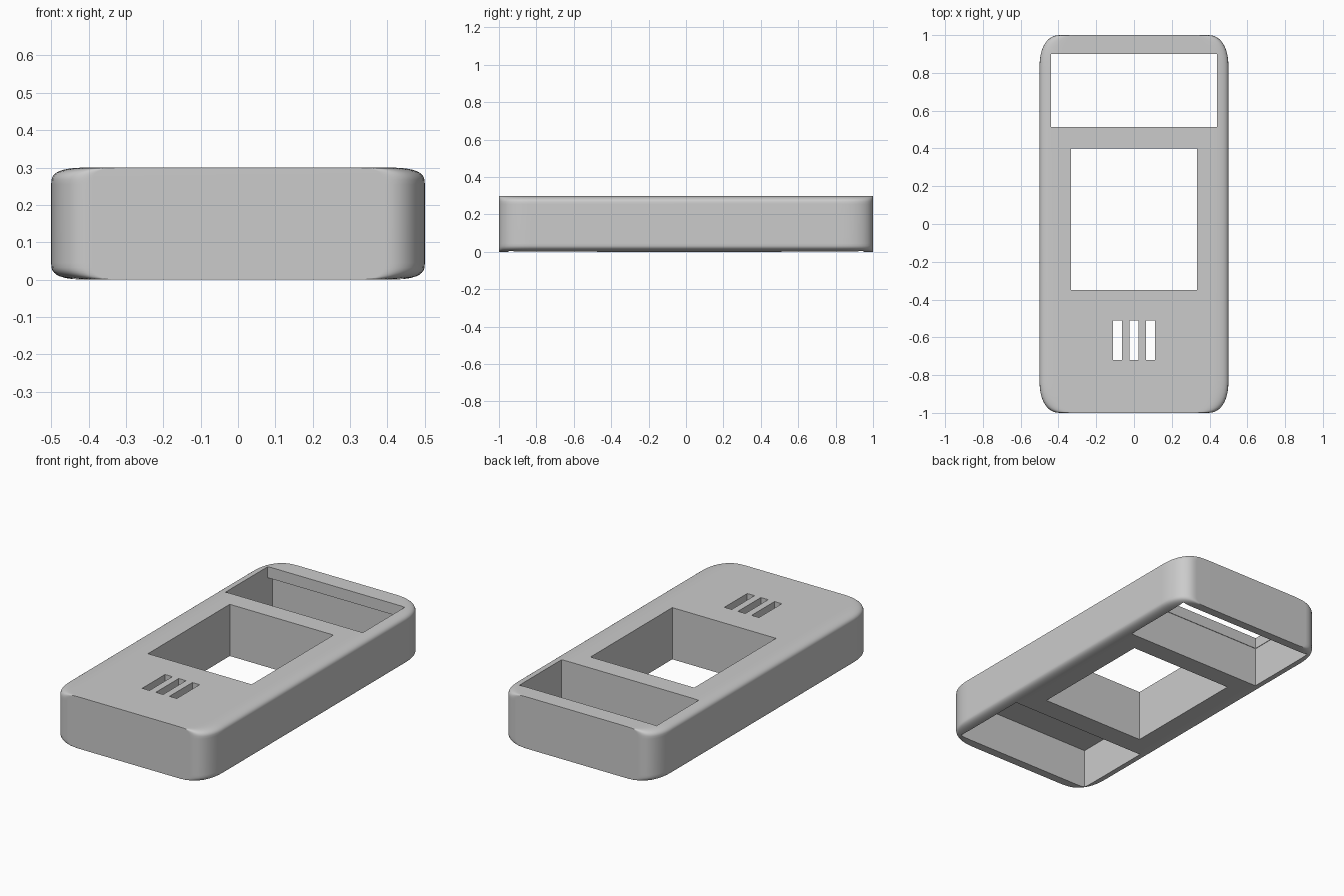
import bpy
import bmesh
import math

cube = bpy.data.objects.get("Cube")
if cube:
    bpy.data.objects.remove(cube, do_unlink=True)

HALF_W, HALF_L, HEIGHT = 0.5, 1.0, 0.3
PLATE_Z = 0.235          # underside of the top plate
STEPS = 10

grey = bpy.data.materials.new("plain_grey")
grey.use_nodes = True
colour = (0.6, 0.6, 0.6, 1)
grey.diffuse_color = colour
grey.node_tree.nodes["Principled BSDF"].inputs["Base Color"].default_value = colour


def quarter(dx, dy, power):
    """Rounded corner offsets, from the side (0, dy) to the end (dx, 0)."""
    points = []
    for i in range(STEPS + 1):
        a = math.pi / 2 * i / STEPS
        points.append((dx * (1 - math.cos(a) ** (2 / power)),
                       dy * (1 - math.sin(a) ** (2 / power))))
    return points


def new_object(name, bm):
    mesh = bpy.data.meshes.new(name)
    bm.to_mesh(mesh)
    bm.free()
    ob = bpy.data.objects.new(name, mesh)
    bpy.context.collection.objects.link(ob)
    return ob


# Plan outline with long soft corners
corner = [(HALF_W - dx, HALF_L - dy) for dx, dy in quarter(0.11, 0.17, 2.3)]
outline = corner + [(-x, y) for x, y in reversed(corner)]
outline += [(-x, -y) for x, y in outline]

# Side profile: long edges rounded, end edges left crisp
edge = quarter(0.11, 0.045, 3)
profile = [(HALF_W - dx, dz) for dx, dz in reversed(edge)]
profile += [(w, HEIGHT - z) for w, z in reversed(profile)]

# Shell body as a stack of rings
bm = bmesh.new()
rings = [[bm.verts.new((x * w / HALF_W, y, z)) for x, y in outline]
         for w, z in profile]
count = len(outline)
for low, high in zip(rings, rings[1:]):
    for i in range(count):
        j = (i + 1) % count
        bm.faces.new((low[i], low[j], high[j], high[i]))
bm.faces.new(rings[-1])
bm.faces.new(rings[0][::-1])
bmesh.ops.recalc_face_normals(bm, faces=bm.faces)
shell = new_object("case_shell", bm)
shell.data.materials.append(grey)
bpy.context.view_layer.objects.active = shell
shell.select_set(True)


def cut(name, x0, x1, y0, y1, z0, z1):
    """Subtract a box from the shell."""
    bm = bmesh.new()
    bmesh.ops.create_cube(bm, size=1)
    for v in bm.verts:
        v.co = (x1 if v.co.x > 0 else x0,
                y1 if v.co.y > 0 else y0,
                z1 if v.co.z > 0 else z0)
    cutter = new_object(name, bm)
    cutter.hide_render = True
    mod = shell.modifiers.new(name, 'BOOLEAN')
    mod.operation = 'DIFFERENCE'
    mod.solver = 'EXACT'
    mod.object = cutter
    bpy.ops.object.modifier_apply(modifier=name)
    bpy.data.objects.remove(cutter, do_unlink=True)


# Display window at the back, with a wider cavity under the plate
cut("display_cavity", -0.443, 0.443, 0.51, 0.95, -0.1, PLATE_Z)
cut("display_window", -0.44, 0.44, 0.513, 0.9, 0.1, 0.4)
# Keypad opening straight through the middle
cut("keypad_opening", -0.333, 0.333, -0.35, 0.4, -0.1, 0.4)
# Pocket under the front end, with three slots above it
cut("front_pocket", -0.443, 0.443, -0.95, -0.475, -0.1, PLATE_Z)
for x in (-0.0875, 0, 0.0875):
    cut("speaker_slot", x - 0.0235, x + 0.0235, -0.72, -0.51, 0.1, 0.4)

# Smooth shading with crisp cut edges
bpy.ops.object.shade_smooth_by_angle(angle=math.radians(35))
weighted = shell.modifiers.new("even_normals", 'WEIGHTED_NORMAL')
weighted.keep_sharp = True
